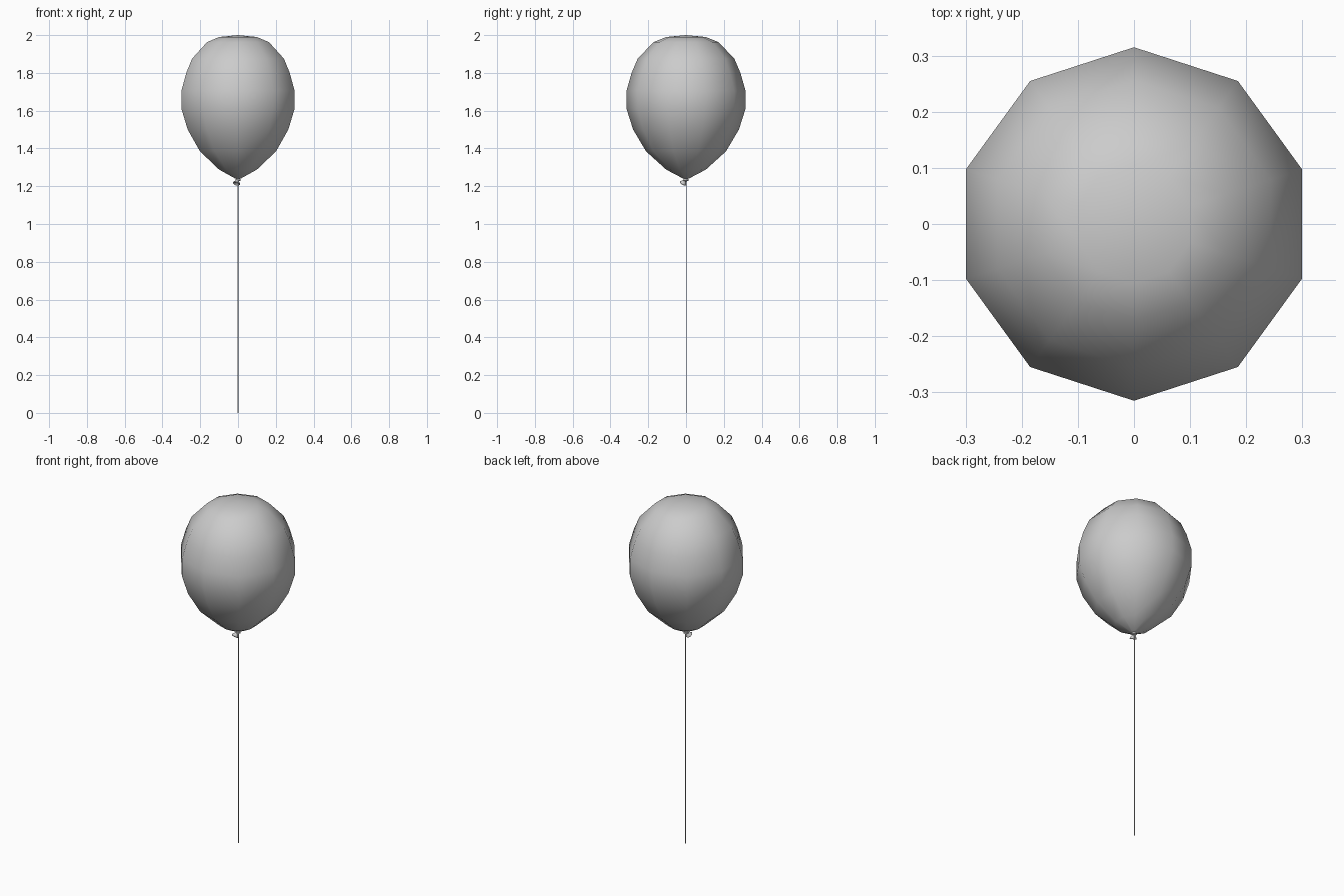
import bpy, math
from mathutils import Vector, Matrix

if "Cube" in bpy.data.objects:
    bpy.data.objects.remove(bpy.data.objects["Cube"])


def lathe(name, profile, sides, start=0.0, matrix=Matrix()):
    """Revolve (radius, z) points around z; radius 0 makes a pole."""
    verts, rings, faces = [], [], []
    for r, z in profile:
        n = 1 if r == 0 else sides
        rings.append(list(range(len(verts), len(verts) + n)))
        for i in range(n):
            a = start + math.tau * i / sides
            verts.append(matrix @ Vector((r * math.cos(a), r * math.sin(a), z)))
    for a, b in zip(rings, rings[1:]):
        for i in range(sides):
            j = (i + 1) % sides
            quad = [a[i % len(a)], a[j % len(a)], b[j % len(b)], b[i % len(b)]]
            faces.append(list(dict.fromkeys(quad)))
    mesh = bpy.data.meshes.new(name)
    mesh.from_pydata(verts, [], faces)
    obj = bpy.data.objects.new(name, mesh)
    bpy.context.collection.objects.link(obj)
    return obj


def smooth(obj, angle):
    bpy.ops.object.select_all(action='DESELECT')
    obj.select_set(True)
    bpy.context.view_layer.objects.active = obj
    bpy.ops.object.shade_smooth_by_angle(angle=math.radians(angle))


# Ten-sided balloon body, corners on the front and back
body = lathe("balloon_body", [
    (0, 1.238), (0.014, 1.240), (0.105, 1.288), (0.212, 1.385), (0.28, 1.50),
    (0.315, 1.61), (0.315, 1.705), (0.288, 1.80), (0.256, 1.875),
    (0.172, 1.963), (0.105, 1.99), (0, 2.0)], 10, math.pi / 2)
smooth(body, 80)

# Tied neck flaring out towards the front left
axis = Vector((-0.010, -0.020, -0.036))
tilt = Matrix.Translation((0, 0, 1.243)) @ axis.to_track_quat('Z', 'Y').to_matrix().to_4x4()
neck = lathe("tied_neck", [
    (0, 0), (0.012, 0.001), (0.008, 0.014), (0.020, 0.034), (0.017, 0.037),
    (0, 0.022)], 8, 0, tilt)
smooth(neck, 40)

# Knot ring around the neck
knot = lathe("knot", [(0, 1.243), (0.014, 1.237), (0.014, 1.229), (0, 1.224)], 8)
smooth(knot, 60)

# Thin string
string = lathe("string", [(0, 0), (0.003, 0), (0.003, 1.235), (0, 1.235)], 6, 0,
               Matrix.Translation((0, 0.004, 0)))
smooth(string, 61)
